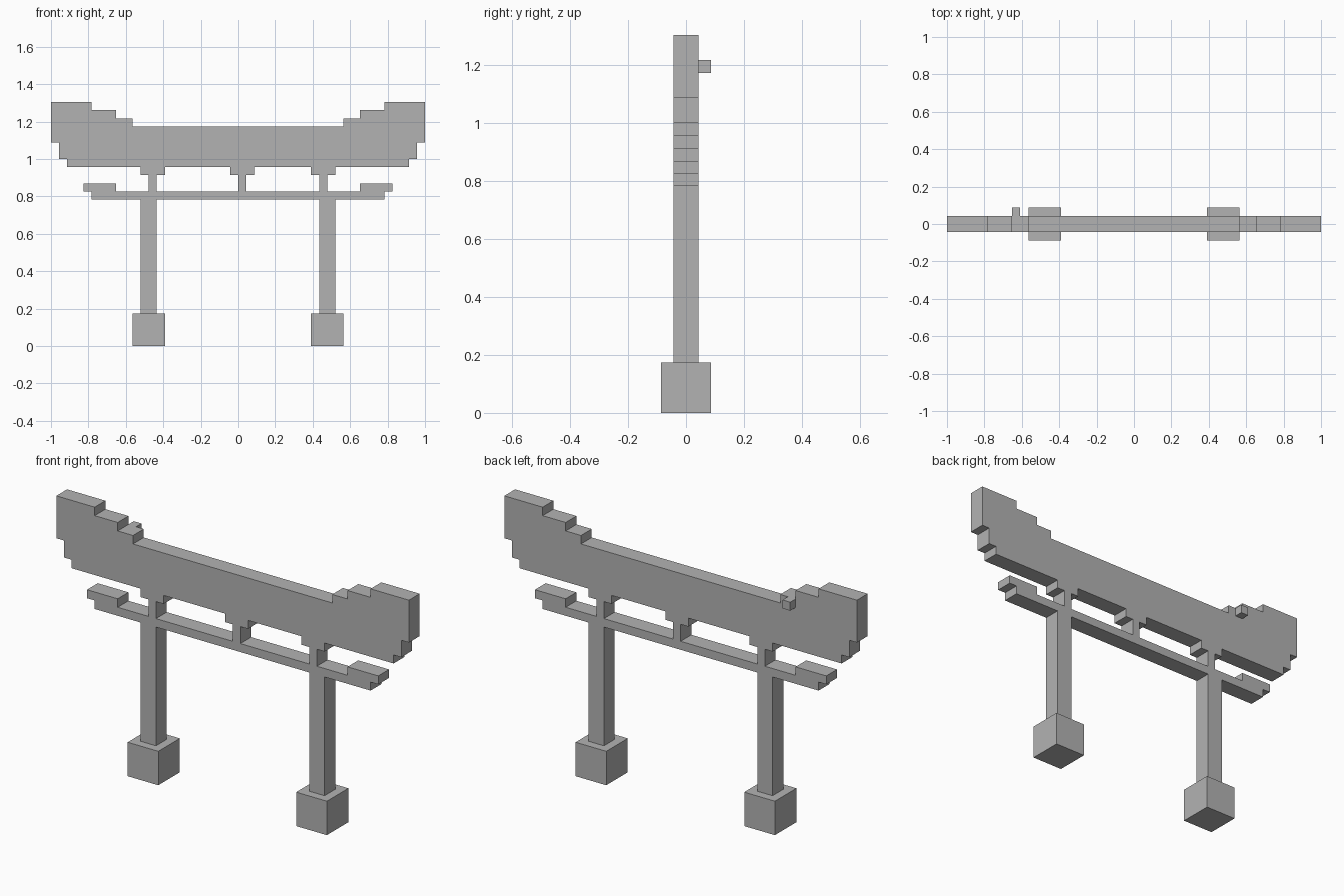
import bpy
import bmesh

U = 1 / 23      # one block of the grid
HALF_DEPTH = 1  # beams and posts are two blocks deep

cube = bpy.data.objects.get("Cube")
if cube:
    bpy.data.objects.remove(cube, do_unlink=True)

grey = bpy.data.materials.new("stone grey")
grey.use_nodes = True
colour = (0.45, 0.45, 0.45, 1)
grey.diffuse_color = colour
grey.node_tree.nodes["Principled BSDF"].inputs["Base Color"].default_value = colour


def extrude_outline(name, outline, y0=-HALF_DEPTH, y1=HALF_DEPTH):
    """Extrude an x-z outline, given in blocks, from y0 to y1."""
    bm = bmesh.new()
    face = bm.faces.new([bm.verts.new((x * U, y0 * U, z * U)) for x, z in outline])
    moved = bmesh.ops.extrude_face_region(bm, geom=[face])["geom"]
    verts = [v for v in moved if isinstance(v, bmesh.types.BMVert)]
    bmesh.ops.translate(bm, verts=verts, vec=(0, (y1 - y0) * U, 0))
    bmesh.ops.recalc_face_normals(bm, faces=bm.faces)
    mesh = bpy.data.meshes.new(name)
    bm.to_mesh(mesh)
    bm.free()
    mesh.materials.append(grey)
    obj = bpy.data.objects.new(name, mesh)
    bpy.context.collection.objects.link(obj)
    return obj


def block(name, x0, x1, z0, z1, y0=-HALF_DEPTH, y1=HALF_DEPTH):
    return extrude_outline(name, [(x0, z0), (x1, z0), (x1, z1), (x0, z1)], y0, y1)


def mirrored(half):
    """Complete a right-hand outline with its reflection."""
    return half + [(-x, z) for x, z in reversed(half)]


# Stepped top lintel with raised ends
extrude_outline("top_lintel", mirrored([
    (21, 22), (21, 23), (22, 23), (22, 25), (23, 25), (23, 30), (18, 30),
    (18, 29), (15, 29), (15, 28), (13, 28), (13, 27)]))

# Tie beam with turned-up tips
extrude_outline("tie_beam", mirrored([
    (18, 18), (18, 19), (19, 19), (19, 20), (15, 20), (15, 19)]))

# Posts on square footings
for side, centre in (("right", -11), ("left", 11)):
    block(side + "_footing", centre - 2, centre + 2, 0, 4, -2, 2)
    block(side + "_post", centre - 1, centre + 1, 4, 18)

# T-shaped brackets between the beams
for side, x in (("right", -11), ("middle", 0), ("left", 10)):
    extrude_outline(side + "_bracket", [
        (x, 19), (x + 1, 19), (x + 1, 21), (x + 2, 21),
        (x + 2, 22), (x - 1, 22), (x - 1, 21), (x, 21)])

# Small block on the back of the lintel
block("back_stud", -15, -14, 27, 28, 1, 2)
